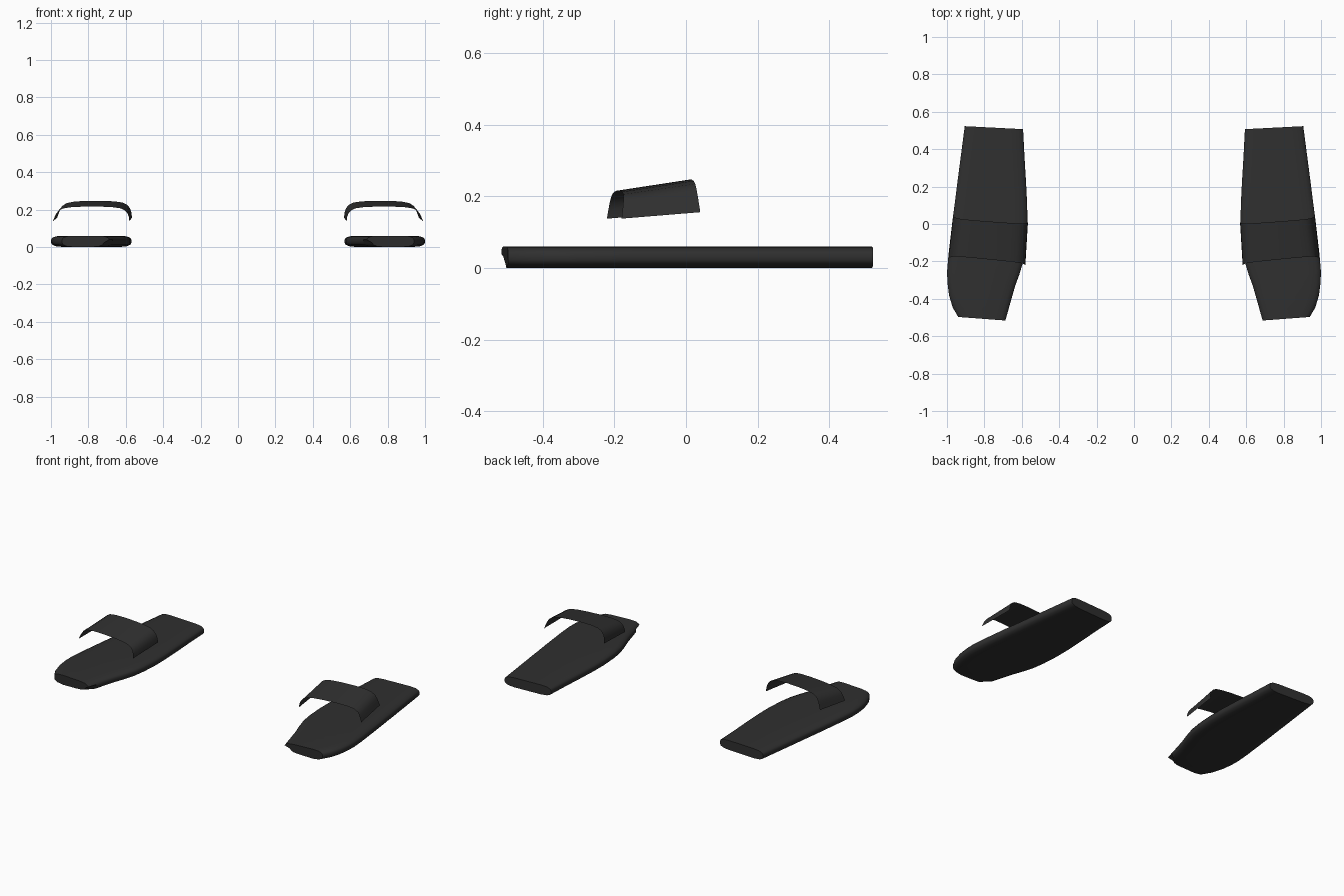
import bpy
import bmesh

if "Cube" in bpy.data.objects:
    bpy.data.objects.remove(bpy.data.objects["Cube"])

black = bpy.data.materials.new("matte black rubber")
black.diffuse_color = (0.029, 0.029, 0.029, 1)
black.use_nodes = True
black.node_tree.nodes["Principled BSDF"].inputs["Base Color"].default_value = black.diffuse_color

# Sole stations from toe to heel: inner edge (x, y), outer edge (x, y)
STATIONS = [
    ((0.688, -0.516), (0.940, -0.497)),
    ((0.672, -0.460), (0.970, -0.445)),
    ((0.655, -0.400), (0.989, -0.380)),
    ((0.635, -0.330), (0.998, -0.310)),
    ((0.613, -0.270), (0.999, -0.250)),
    ((0.589, -0.190), (0.992, -0.165)),
    ((0.577, -0.110), (0.982, -0.080)),
    ((0.570, 0.000), (0.969, 0.030)),
    ((0.571, 0.100), (0.957, 0.120)),
    ((0.577, 0.220), (0.942, 0.240)),
    ((0.585, 0.350), (0.925, 0.370)),
    ((0.593, 0.507), (0.905, 0.523)),
]
# Rounded side of the sole: inset, height
EDGE = [(0.065, 0.0), (0.025, 0.004), (0.006, 0.012), (0.0, 0.022),
        (0.0, 0.040), (0.006, 0.049), (0.025, 0.057), (0.065, 0.060)]
# Strap arch: share of width from inner to outer, share of height
ARCH = [(0.0, 0.0), (0.006, 0.3), (0.025, 0.55), (0.06, 0.75), (0.12, 0.89),
        (0.22, 0.96), (0.38, 1.0), (0.6, 1.0), (0.76, 0.96), (0.87, 0.87),
        (0.93, 0.7), (0.96, 0.48), (0.98, 0.25), (1.0, 0.0)]


def loft(name, rows, closed):
    """Skin a list of equal point rows; closed rows also get end caps."""
    bm = bmesh.new()
    grid = [[bm.verts.new(p) for p in row] for row in rows]
    n = len(rows[0])
    for a, b in zip(grid, grid[1:]):
        for i in range(n if closed else n - 1):
            j = (i + 1) % n
            bm.faces.new((a[i], a[j], b[j], b[i]))
    if closed:
        bm.faces.new(grid[0])
        bm.faces.new(grid[-1])
    bmesh.ops.recalc_face_normals(bm, faces=bm.faces)
    if not closed and sum(f.normal.z * f.calc_area() for f in bm.faces) < 0:
        bmesh.ops.reverse_faces(bm, faces=bm.faces)
    mesh = bpy.data.meshes.new(name)
    bm.to_mesh(mesh)
    bm.free()
    mesh.materials.append(black)
    obj = bpy.data.objects.new(name, mesh)
    bpy.context.collection.objects.link(obj)
    bpy.ops.object.select_all(action='DESELECT')
    obj.select_set(True)
    bpy.context.view_layer.objects.active = obj
    bpy.ops.object.shade_smooth_by_angle(angle=0.75)


def lerp(a, b, t):
    return a + (b - a) * t


def sole_rows(side):
    rows = []
    for k, ((xi, yi), (xo, yo)) in enumerate(STATIONS):
        row = []
        for d, z in EDGE:
            # small undercut below the inner toe corner
            cut = 0.03 if k == 0 and z < 0.03 else 0.0
            t = d / (xo - xi)
            row.append((side * (xi + d + cut), lerp(yi, yo, t) + cut * 0.4, z))
        for d, z in reversed(EDGE):
            t = 1 - d / (xo - xi)
            row.append((side * (xo - d), lerp(yi, yo, t), z))
        rows.append(row)
    return rows


def strap_rows(side):
    rows = []
    for k in range(5):
        t = k / 4
        xi, xo = lerp(0.581, 0.567, t), lerp(0.990, 0.967, t)
        yi, yo = lerp(-0.221, 0.010, t), lerp(-0.180, 0.040, t)
        base, top = lerp(0.138, 0.156, t), lerp(0.216, 0.247, t)
        # the front and back rims lean slightly toward the middle as they rise
        lean = lerp(0.012, -0.012, t)
        rows.append([(side * lerp(xi, xo, u), lerp(yi, yo, u) + lean * h,
                      lerp(base, top, h)) for u, h in ARCH])
    return rows


# Mirrored pair of slippers
for label, side in (("left", -1), ("right", 1)):
    loft(label + "_sole", sole_rows(side), True)
    loft(label + "_strap", strap_rows(side), False)
